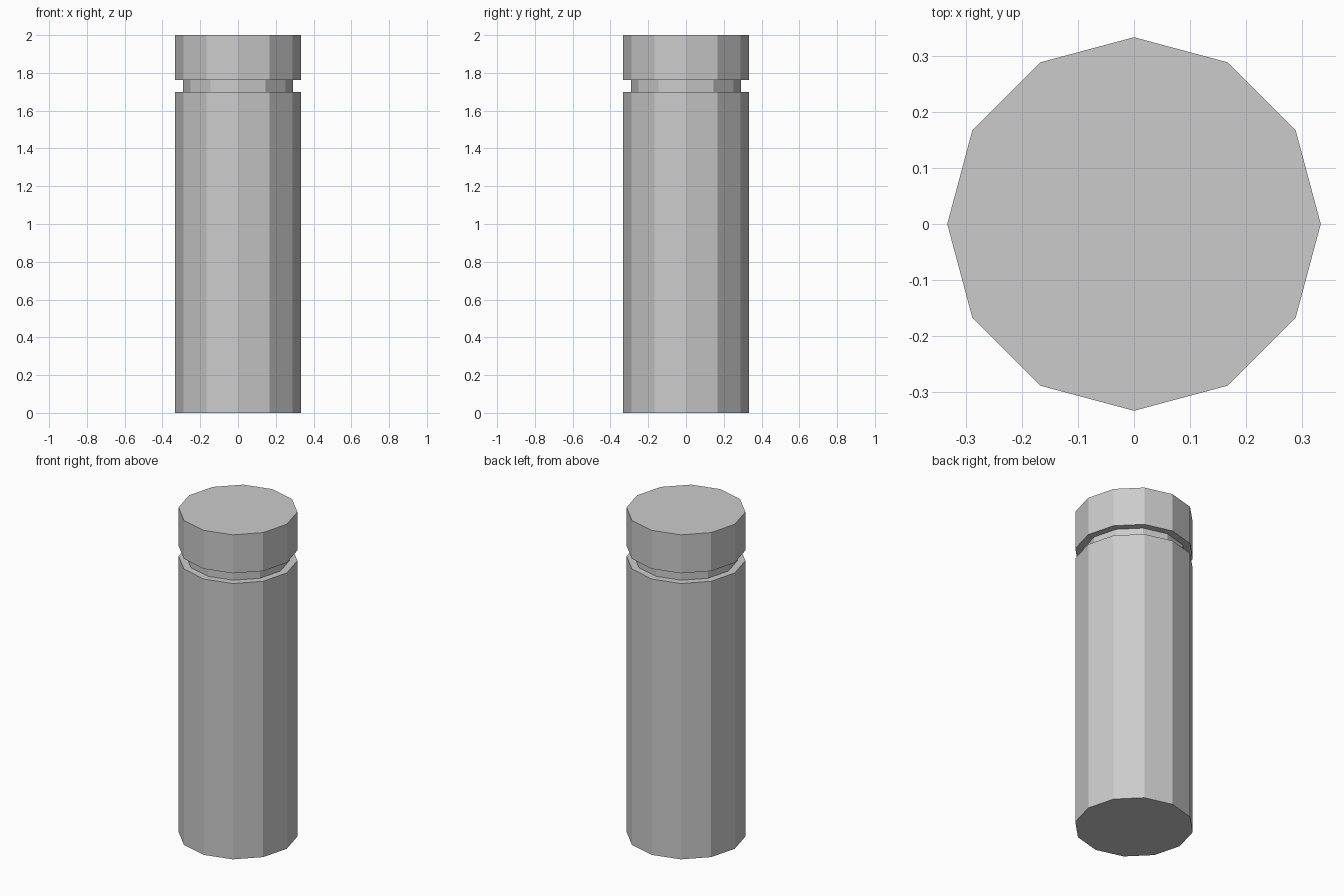
import bpy, bmesh, math

if "Cube" in bpy.data.objects:
    bpy.data.objects.remove(bpy.data.objects["Cube"])

SIDES = 12
# (radius, height) from the base to the top, with a groove below the cap
PROFILE = [(0.333, 0.0), (0.333, 1.70), (0.29, 1.70),
           (0.29, 1.763), (0.333, 1.763), (0.333, 2.0)]

grey = bpy.data.materials.new("plain grey")
grey.diffuse_color = (0.6, 0.6, 0.6, 1.0)
grey.use_nodes = True
grey.node_tree.nodes["Principled BSDF"].inputs["Base Color"].default_value = grey.diffuse_color

# Grooved post: stacked rings joined by flat sides, closed at both ends
bm = bmesh.new()
rings = []
for r, z in PROFILE:
    rings.append([bm.verts.new((r * math.cos(2 * math.pi * i / SIDES),
                                r * math.sin(2 * math.pi * i / SIDES), z))
                  for i in range(SIDES)])
for low, high in zip(rings, rings[1:]):
    for i in range(SIDES):
        j = (i + 1) % SIDES
        bm.faces.new((low[i], low[j], high[j], high[i]))
bm.faces.new(rings[0][::-1])
bm.faces.new(rings[-1])
bmesh.ops.recalc_face_normals(bm, faces=bm.faces[:])

mesh = bpy.data.meshes.new("grooved_post")
bm.to_mesh(mesh)
bm.free()
mesh.materials.append(grey)
post = bpy.data.objects.new("grooved_post", mesh)
bpy.context.collection.objects.link(post)
